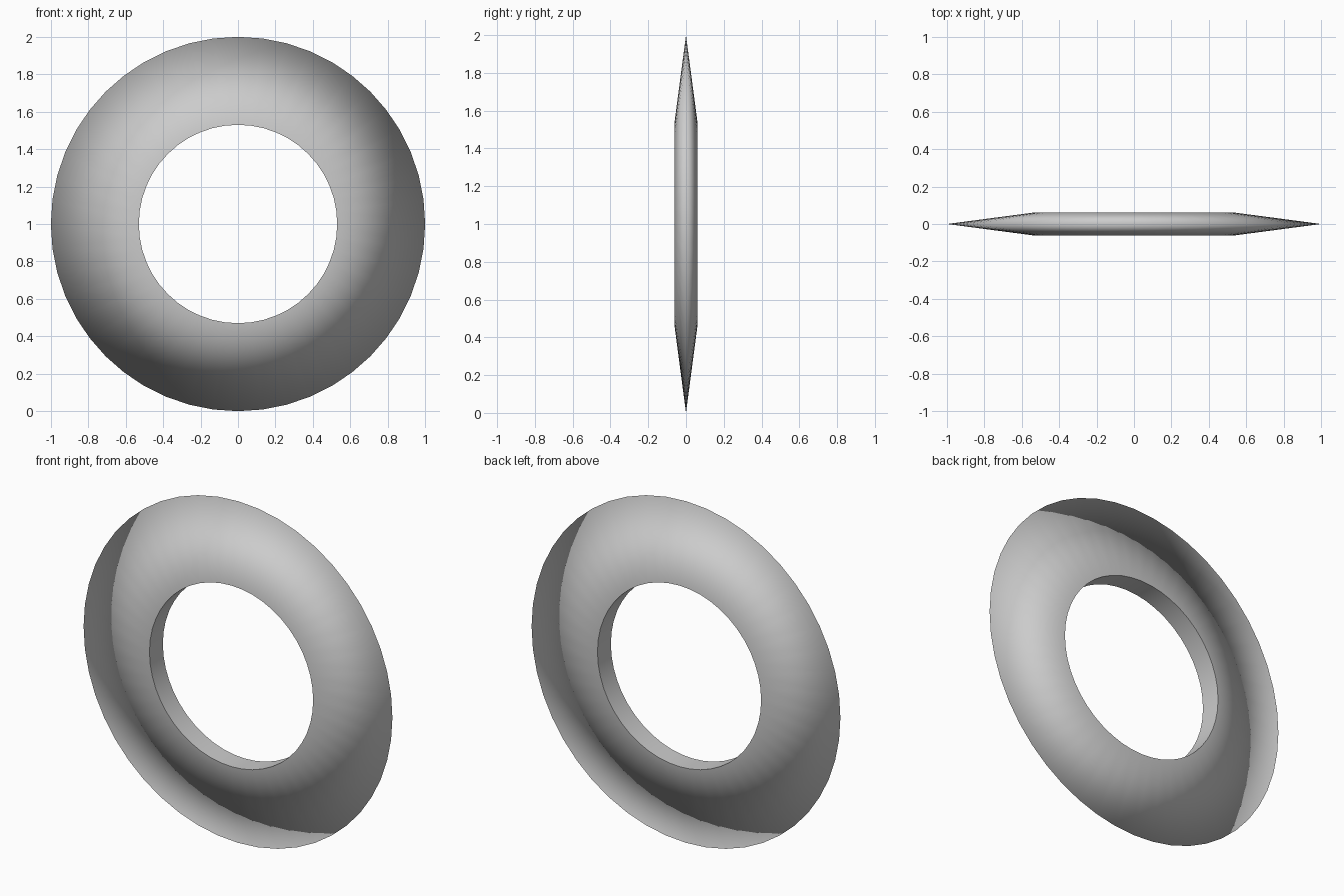
import bpy, bmesh
from math import sin, cos, tau

if "Cube" in bpy.data.objects:
    bpy.data.objects.remove(bpy.data.objects["Cube"])

SEGMENTS = 48
# Ring cross-section: (radius, y) - sharp outer rim, flat inner wall
PROFILE = [(1.0, 0.0), (0.53, 0.062), (0.53, -0.062)]

bm = bmesh.new()
rings = []
for i in range(SEGMENTS):
    a = tau * i / SEGMENTS
    rings.append([bm.verts.new((r * sin(a), y, 1 + r * cos(a))) for r, y in PROFILE])

# Skin neighbouring cross-sections
n = len(PROFILE)
for i in range(SEGMENTS):
    p, q = rings[i], rings[(i + 1) % SEGMENTS]
    for j in range(n):
        k = (j + 1) % n
        bm.faces.new((p[j], p[k], q[k], q[j])).smooth = True
    # Crisp edges around the hole; the outer rim stays smooth-shaded
    for j in (1, 2):
        bm.edges.get((p[j], q[j])).smooth = False
bmesh.ops.recalc_face_normals(bm, faces=bm.faces)

mesh = bpy.data.meshes.new("bladed_ring")
bm.to_mesh(mesh)
bm.free()
ring = bpy.data.objects.new("bladed_ring", mesh)
bpy.context.collection.objects.link(ring)
